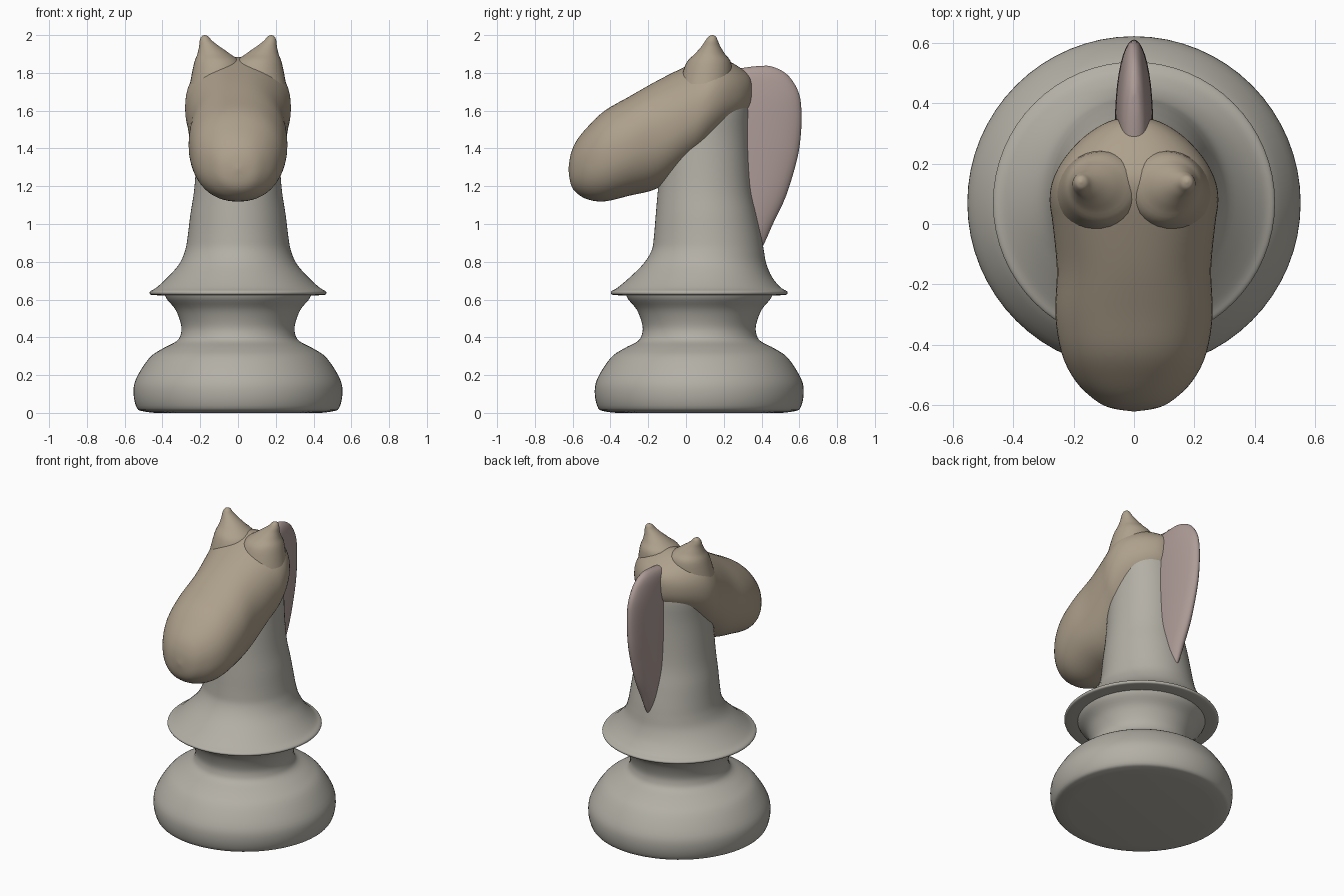
import bpy, bmesh, math


def material(name, color):
    m = bpy.data.materials.new(name)
    m.diffuse_color = (*color, 1)
    return m


def smooth_rows(rows, steps):
    """Catmull-Rom interpolation of tuples of numbers."""
    out = []
    for i in range(len(rows) - 1):
        quad = zip(rows[max(i - 1, 0)], rows[i], rows[i + 1], rows[min(i + 2, len(rows) - 1)])
        quad = list(quad)
        for s in range(steps):
            t = s / steps
            out.append(tuple(
                b + 0.5 * t * (c - a + t * (2 * a - 5 * b + 4 * c - d + t * (3 * (b - c) + d - a)))
                for a, b, c, d in quad))
    out.append(rows[-1])
    return out


def loft(name, rows, place, mat, steps=4, segs=64, power=2.0):
    """Skin rings; place(row, c, s) maps unit ring coordinates to a point."""
    bm = bmesh.new()
    rings = []
    for row in smooth_rows(rows, steps):
        ring = []
        for k in range(segs):
            a = 2 * math.pi * k / segs
            c, s = math.cos(a), math.sin(a)
            c = math.copysign(abs(c) ** (2 / power), c)
            s = math.copysign(abs(s) ** (2 / power), s)
            ring.append(bm.verts.new(place(row, c, s)))
        rings.append(ring)
    for lo, hi in zip(rings, rings[1:]):
        for k in range(segs):
            n = (k + 1) % segs
            bm.faces.new((lo[k], lo[n], hi[n], hi[k]))
    bm.faces.new(rings[0])
    bm.faces.new(rings[-1])
    bmesh.ops.recalc_face_normals(bm, faces=bm.faces)
    mesh = bpy.data.meshes.new(name)
    bm.to_mesh(mesh)
    bm.free()
    ob = bpy.data.objects.new(name, mesh)
    bpy.context.collection.objects.link(ob)
    mesh.materials.append(mat)
    bpy.ops.object.select_all(action='DESELECT')
    ob.select_set(True)
    bpy.context.view_layer.objects.active = ob
    bpy.ops.object.shade_smooth_by_angle(angle=math.radians(50))
    return ob


stone = material("stone", (0.45, 0.43, 0.38))
tan = material("tan", (0.42, 0.35, 0.26))
pink = material("pink", (0.42, 0.33, 0.31))

# Turned foot and waist: radius, z
foot = [(0.44, 0.0), (0.50, 0.008), (0.535, 0.025), (0.553, 0.10), (0.54, 0.18),
        (0.47, 0.29), (0.40, 0.34), (0.325, 0.38), (0.302, 0.42), (0.302, 0.47),
        (0.33, 0.545), (0.375, 0.60), (0.39, 0.63)]
loft("base", foot, lambda r, c, s: (r[0] * c, 0.07 + r[0] * s, r[1]), stone)

# Flared collar rising into the neck: x radius, y radius, centre y, z
neck = [(0.36, 0.36, 0.07, 0.621), (0.45, 0.45, 0.07, 0.624), (0.467, 0.467, 0.07, 0.632),
        (0.463, 0.463, 0.07, 0.645), (0.43, 0.43, 0.07, 0.665), (0.37, 0.375, 0.08, 0.72),
        (0.31, 0.325, 0.10, 0.79), (0.28, 0.297, 0.115, 0.86), (0.267, 0.285, 0.115, 0.93),
        (0.252, 0.268, 0.108, 1.05), (0.23, 0.247, 0.10, 1.2), (0.215, 0.23, 0.105, 1.45),
        (0.215, 0.20, 0.135, 1.62), (0.19, 0.16, 0.15, 1.74)]
loft("neck", neck, lambda r, c, s: (r[0] * c, r[2] + r[1] * s, r[3]), stone)

# Head and muzzle: y, top z, bottom z, half width
head = [(-0.622, 1.295, 1.285, 0.005), (-0.61, 1.37, 1.21, 0.08), (-0.58, 1.44, 1.165, 0.135),
        (-0.52, 1.515, 1.13, 0.195), (-0.43, 1.60, 1.12, 0.24), (-0.30, 1.675, 1.15, 0.261),
        (-0.15, 1.76, 1.19, 0.256), (0.0, 1.835, 1.30, 0.27), (0.08, 1.87, 1.36, 0.28),
        (0.15, 1.885, 1.43, 0.268), (0.22, 1.865, 1.50, 0.23), (0.29, 1.825, 1.56, 0.165),
        (0.34, 1.78, 1.62, 0.085), (0.355, 1.72, 1.70, 0.01)]
loft("head", head,
     lambda r, c, s: (r[3] * c, r[0], (r[1] + r[2]) / 2 + s * (r[1] - r[2]) / 2),
     tan, power=2.2)

# Pair of pointed ears: z, centre x, x radius, y radius
ear = [(1.74, 0.11, 0.145, 0.14), (1.85, 0.108, 0.125, 0.12), (1.90, 0.128, 0.087, 0.08),
       (1.94, 0.152, 0.054, 0.05), (1.97, 0.17, 0.033, 0.033), (1.992, 0.175, 0.019, 0.02),
       (2.0, 0.176, 0.003, 0.003)]
for side, label in ((1, "left"), (-1, "right")):
    loft(label + "_ear", ear,
         lambda r, c, s: (side * (r[1] + r[2] * c), 0.12 + (r[0] - 1.85) * 0.13 + r[3] * s, r[0]),
         tan, segs=32)

# Thin crest of mane behind the neck: z, rear y, centre y, half thickness
mane = [(0.86, 0.395, 0.34, 0.02), (0.92, 0.425, 0.34, 0.035), (1.0, 0.46, 0.34, 0.048),
        (1.15, 0.53, 0.34, 0.058), (1.35, 0.59, 0.34, 0.062), (1.5, 0.61, 0.34, 0.063),
        (1.62, 0.61, 0.34, 0.062), (1.70, 0.595, 0.34, 0.058), (1.77, 0.555, 0.345, 0.05),
        (1.81, 0.51, 0.365, 0.038), (1.832, 0.46, 0.40, 0.02), (1.838, 0.43, 0.425, 0.003)]
loft("mane", mane, lambda r, c, s: (r[3] * c, r[2] + (r[1] - r[2]) * s, r[0]), pink, segs=40)
